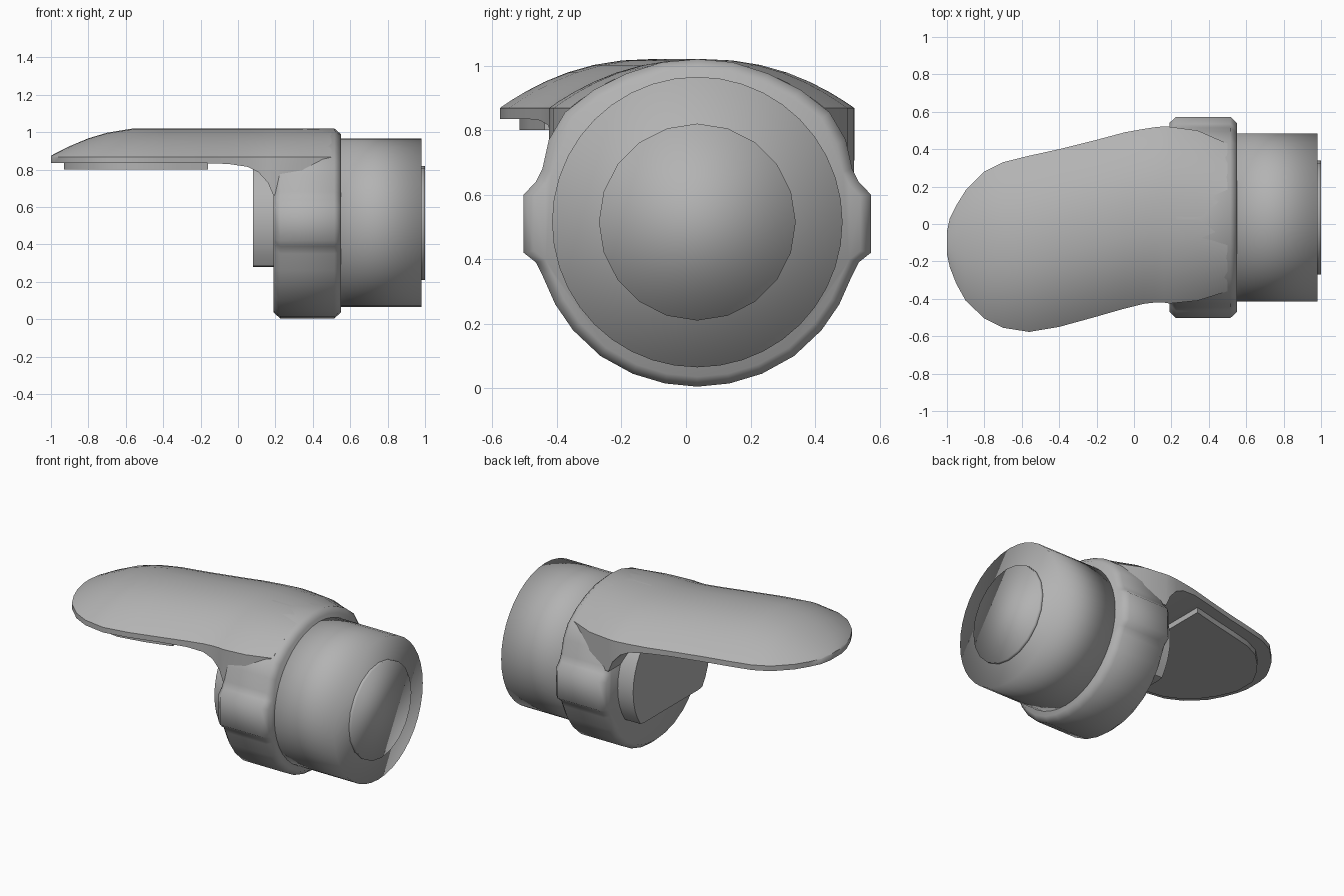
import bpy, bmesh, math

if "Cube" in bpy.data.objects:
    bpy.data.objects.remove(bpy.data.objects["Cube"])

CY, CZ = 0.035, 0.515          # axis of the round parts, running along x
grey = bpy.data.materials.new("satin grey")
grey.diffuse_color = (0.45, 0.45, 0.45, 1)
grey.use_nodes = True
grey.node_tree.nodes["Principled BSDF"].inputs["Base Color"].default_value = grey.diffuse_color


def loft(name, rings, angle=None):
    """Skin closed rings of equal size and cap both ends."""
    bm = bmesh.new()
    vs = [[bm.verts.new(p) for p in r] for r in rings]
    n = len(vs[0])
    for a, b in zip(vs, vs[1:]):
        for i in range(n):
            j = (i + 1) % n
            bm.faces.new((a[i], a[j], b[j], b[i]))
    bm.faces.new(vs[0])
    bm.faces.new(vs[-1])
    bmesh.ops.recalc_face_normals(bm, faces=bm.faces)
    me = bpy.data.meshes.new(name)
    bm.to_mesh(me)
    bm.free()
    me.materials.append(grey)
    ob = bpy.data.objects.new(name, me)
    bpy.context.collection.objects.link(ob)
    bpy.ops.object.select_all(action='DESELECT')
    ob.select_set(True)
    bpy.context.view_layer.objects.active = ob
    if angle is None:
        bpy.ops.object.shade_smooth()
    else:
        bpy.ops.object.shade_smooth_by_angle(angle=math.radians(angle))
    return ob


def circle(x, r, n, zmin=-9):
    return [(x, CY + r * math.cos(2 * math.pi * i / n),
             max(zmin, CZ + r * math.sin(2 * math.pi * i / n))) for i in range(n)]


def lerp_table(table, x):
    for a, b in zip(table, table[1:]):
        if x <= b[0]:
            t = (x - a[0]) / (b[0] - a[0])
            return [p + (q - p) * t for p, q in zip(a, b)]
    return table[-1]


# Collar: round below, side lugs at mid height, narrowing shoulders above
half = [(0.0, 0.005), (0.10, 0.015), (0.20, 0.045), (0.30, 0.10), (0.385, 0.18),
        (0.44, 0.26), (0.48, 0.35), (0.50, 0.39), (0.538, 0.42), (0.538, 0.60),
        (0.50, 0.64), (0.48, 0.68), (0.46, 0.77), (0.41, 0.855), (0.32, 0.925),
        (0.22, 0.975), (0.11, 1.01), (0.0, 1.02)]
outline = half + [(-y, z) for y, z in half[-2:0:-1]]


def collar_ring(x, s):
    return [(x, CY + y * s, CZ + (z - CZ) * s) for y, z in outline]


loft("collar", [collar_ring(0.19, 0.94), collar_ring(0.225, 1),
                collar_ring(0.515, 1), collar_ring(0.55, 0.94)], 60)

# Round body and the raised disc on its end
loft("body", [circle(0.50, 0.45, 40), circle(0.98, 0.45, 40)])
loft("end_disc", [circle(0.97, 0.305, 20), circle(1.0, 0.305, 20)])

# Rear boss: round with a flat bottom
loft("rear_boss", [circle(0.08, 0.39, 40, 0.28), circle(0.25, 0.39, 40, 0.28)], 50)

# Lever stations: x, low y, high y, crown z, underside z
lever = [(-1.0, -0.16, -0.04, 0.873, 0.835), (-0.985, -0.23, 0.03, 0.882, 0.835),
         (-0.95, -0.32, 0.10, 0.90, 0.835), (-0.90, -0.41, 0.18, 0.925, 0.835),
         (-0.80, -0.505, 0.28, 0.967, 0.835), (-0.70, -0.555, 0.33, 0.997, 0.835),
         (-0.56, -0.577, 0.365, 1.02, 0.835), (-0.40, -0.55, 0.40, 1.02, 0.835),
         (-0.20, -0.495, 0.45, 1.02, 0.835), (-0.05, -0.452, 0.49, 1.02, 0.83),
         (0.05, -0.427, 0.508, 1.02, 0.815), (0.11, -0.42, 0.517, 1.02, 0.785),
         (0.16, -0.42, 0.522, 1.02, 0.73), (0.19, -0.425, 0.52, 1.02, 0.66),
         (0.34, -0.41, 0.50, 1.02, 0.66), (0.50, -0.36, 0.43, 1.015, 0.66)]


def lever_ring(x, lo, hi, top, bottom, n=16):
    mid, h = (lo + hi) / 2, (hi - lo) / 2
    arch = []
    for i in range(n + 1):
        t = math.sin(math.pi * (i / n - 0.5))
        arch.append((x, mid + h * t, 0.868 + (top - 0.868) * (1 - abs(t) ** 2.2)))
    return arch + [(x, hi, bottom), (x, lo, bottom)]


loft("lever", [lever_ring(*s) for s in lever], 50)

# Pad under the lever, following its outline with a margin
pad = []
for x in (-0.93, -0.915, -0.88, -0.82, -0.74, -0.64, -0.5, -0.33, -0.16):
    _, lo, hi, _, _ = lerp_table(lever, x - 0.055)
    lo, hi = lo + 0.06, hi - 0.06
    pad.append([(x, lo, 0.80), (x, hi, 0.80), (x, hi, 0.85), (x, lo, 0.85)])
loft("lever_pad", pad, 40)
